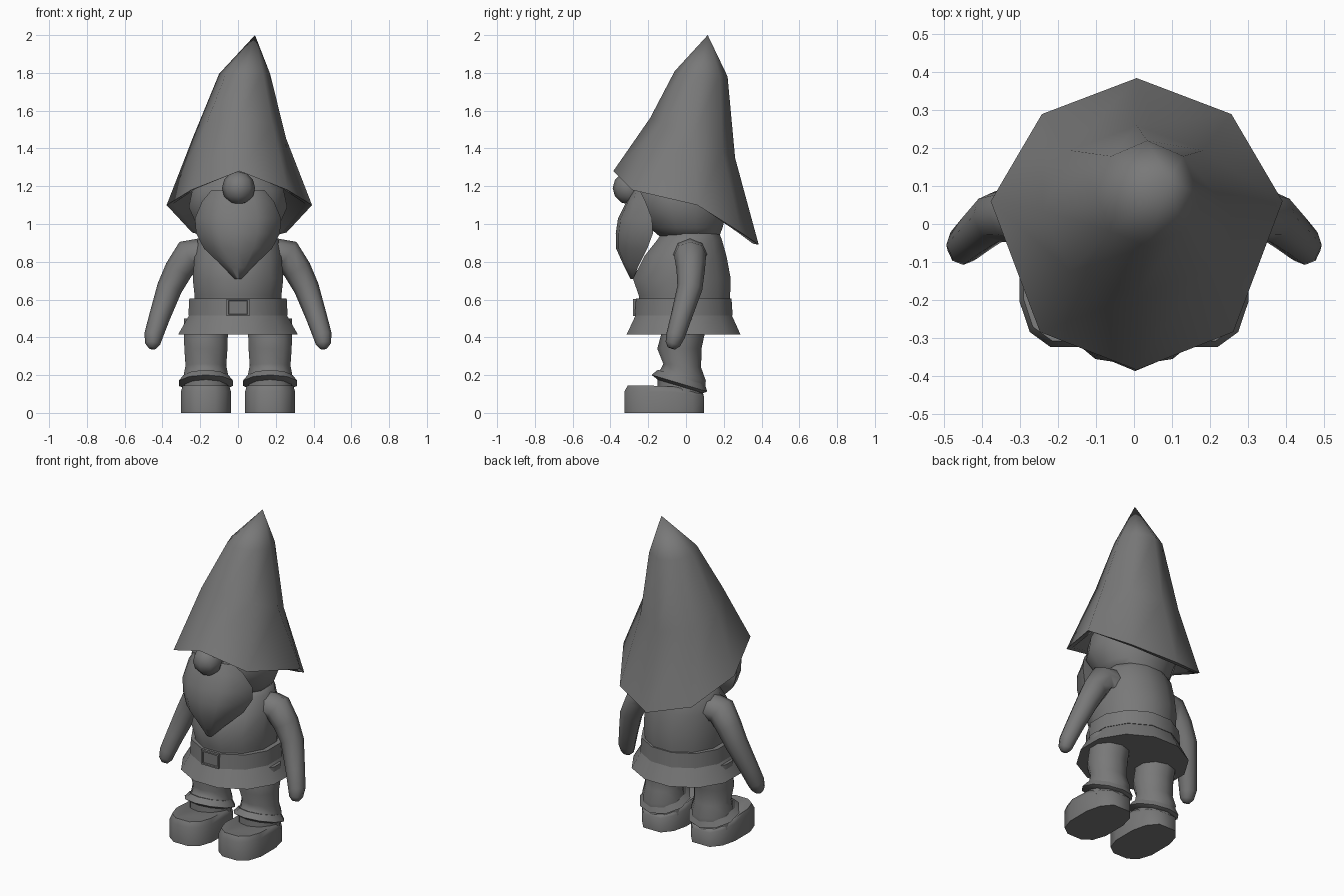
import bpy, bmesh, math
from mathutils import Vector

if "Cube" in bpy.data.objects:
    bpy.data.objects.remove(bpy.data.objects["Cube"])

grey = bpy.data.materials.new("plain_grey")
grey.diffuse_color = (0.19, 0.19, 0.19, 1)
grey.use_nodes = True
grey.node_tree.nodes["Principled BSDF"].inputs["Base Color"].default_value = grey.diffuse_color


def finish(name, bm, angle=40):
    bmesh.ops.recalc_face_normals(bm, faces=bm.faces)
    me = bpy.data.meshes.new(name)
    bm.to_mesh(me)
    bm.free()
    ob = bpy.data.objects.new(name, me)
    bpy.context.collection.objects.link(ob)
    me.materials.append(grey)
    bpy.ops.object.select_all(action='DESELECT')
    ob.select_set(True)
    bpy.context.view_layer.objects.active = ob
    bpy.ops.object.shade_smooth_by_angle(angle=math.radians(angle))
    return ob


def loft(name, rings, cap_start=True, cap_end=True, angle=40):
    """Skin a list of point rings; a ring of one point becomes a tip."""
    bm = bmesh.new()
    vs = [[bm.verts.new(p) for p in r] for r in rings]
    for a, b in zip(vs, vs[1:]):
        n = len(a)
        for i in range(n):
            j = (i + 1) % n
            if len(b) == 1:
                bm.faces.new((a[i], a[j], b[0]))
            else:
                bm.faces.new((a[i], a[j], b[j], b[i]))
    if cap_start:
        bm.faces.new(vs[0][::-1])
    if cap_end and len(vs[-1]) > 2:
        bm.faces.new(vs[-1])
    return finish(name, bm, angle)


def oval(cx, cy, z, rx, ry, n=12, tilt=0.0):
    """Horizontal oval; tilt raises z along y."""
    pts = []
    for i in range(n):
        a = 2 * math.pi * (i + 0.5) / n
        y = ry * math.sin(a)
        pts.append((cx + rx * math.cos(a), cy + y, z + tilt * y))
    return pts


def tube(name, path, n=8):
    """Round limb along (point, radius) pairs."""
    rings = []
    for i, (p, r) in enumerate(path):
        a = Vector(path[max(i - 1, 0)][0])
        b = Vector(path[min(i + 1, len(path) - 1)][0])
        d = (b - a).normalized()
        u = d.cross(Vector((0, 1, 0))).normalized()
        v = d.cross(u)
        rings.append([Vector(p) + r * (math.cos(t) * u + math.sin(t) * v)
                      for t in (2 * math.pi * k / n for k in range(n))])
    return loft(name, rings, angle=70)


# Pointed hat: eight-sided, drooping to the back, tip leaning to one side
half_rim = [(0, -.385, 1.28), (.255, -.285, 1.18), (.385, .06, 1.10), (.25, .29, .955), (0, .385, .89)]
rim = [(x + .007, y, z) for x, y, z in
       half_rim + [(-x, y, z) for x, y, z in half_rim[3:0:-1]]]


def hat_ring(cx, cy, z, rx, ry, tilt):
    ring = []
    for i in range(8):
        a = -math.pi / 2 + i * math.pi / 4
        y = ry * math.sin(a)
        ring.append((cx + rx * math.cos(a), cy + y, z + tilt * y))
    return ring


# Inner wall rises from just inside the rim, then the outer shell goes to the tip
inner_rim = [(x * .91, y * .92, z + .006) for x, y, z in rim]
loft("hat", [hat_ring(.007, .04, 1.40, .215, .2, -.47), inner_rim, rim,
             hat_ring(.007, .035, 1.455, .247, .225, -.47),
             hat_ring(.035, .08, 1.795, .135, .14, -.1), [(.09, .115, 2.0)]], angle=60)

# Head
loft("head", [oval(0, .02, .93, .18, .16), oval(0, .0, .98, .22, .20),
              oval(0, -.02, 1.09, .27, .25), oval(0, -.03, 1.18, .25, .24),
              oval(0, 0, 1.32, .19, .17)], angle=60)

# Nose
bm = bmesh.new()
bmesh.ops.create_uvsphere(bm, u_segments=8, v_segments=6, radius=.088)
bmesh.ops.translate(bm, vec=(.003, -.3, 1.19), verts=bm.verts)
finish("nose", bm, 80)

# Beard: half-round sections that wrap back to the cheeks
section = [(-1, 0), (-.8, .6), (-.46, .92), (0, 1), (.46, .92), (.8, .6), (1, 0)]


def beard_ring(z, w, y_side, y_front):
    return [(x * w, y_side + (y_front - y_side) * d, z) for x, d in section]


loft("beard", [beard_ring(1.18, .14, -.245, -.28), beard_ring(1.12, .19, -.215, -.315),
               beard_ring(1.03, .228, -.18, -.36), beard_ring(.95, .222, -.175, -.372),
               beard_ring(.87, .18, -.205, -.37), beard_ring(.77, .075, -.255, -.325),
               beard_ring(.71, .02, -.275, -.295)], angle=60)

# Torso with a round belly
loft("torso", [oval(0, -.01, .56, .235, .25), oval(0, -.008, .62, .238, .25),
               oval(0, -.022, .71, .248, .268), oval(0, -.003, .83, .238, .225),
               oval(0, .02, .92, .22, .175), oval(0, .025, .965, .18, .15)], angle=60)

# Belt
loft("belt", [oval(0, -.012, .515, .272, .268), oval(0, -.012, .605, .267, .262)])

# Flared tunic hem
loft("tunic_hem", [oval(0, -.013, .415, .328, .312), oval(0, -.012, .52, .266, .262)])

# Buckle: block with a recessed window
bm = bmesh.new()
bmesh.ops.create_cube(bm, size=1)
for v in bm.verts:
    v.co = (v.co.x * .12, -.262 + v.co.y * .036, .558 + v.co.z * .09)
bm.normal_update()
front = [f for f in bm.faces if f.normal.y < -.9]
bmesh.ops.inset_region(bm, faces=front, thickness=.013, depth=0)
bmesh.ops.inset_region(bm, faces=front, thickness=.003, depth=-.008)
finish("buckle", bm, 30)

# Half outline of a boot sole, relative to the boot centre
sole_half = [(.05, -.21), (.105, -.17), (.132, -.09), (.132, .06), (.11, .15), (.06, .21)]
sole = sole_half + [(-x, y) for x, y in reversed(sole_half)]


def boot_ring(cx, z, k, slope=0.0):
    """Sole outline at height z, dropping towards the heel by slope."""
    return [(cx + x * k, -.115 + y * k, z - slope * max(0, y - .03)) for x, y in sole]


for s, side in ((1, "left"), (-1, "right")):
    # Arm with a bent elbow and blunt hand
    tube(side + "_arm", [((s * .10, .02, .80), .09), ((s * .19, .02, .84), .092),
                         ((s * .262, .022, .835), .085),
                         ((s * .315, .025, .755), .075), ((s * .363, .02, .66), .067),
                         ((s * .415, -.025, .51), .056), ((s * .447, -.055, .41), .05),
                         ((s * .452, -.07, .365), .04), ((s * .454, -.078, .342), .02)])
    x = s * .17
    # Trouser leg
    loft(side + "_leg", [oval(x, -.02, .50, .122, .11, 10), oval(x, -.018, .41, .122, .115, 10),
                         oval(x, -.035, .34, .12, .117, 10), oval(x, -.02, .25, .113, .1, 10, -.1),
                         oval(x, -.015, .2, .122, .12, 10, -.25),
                         oval(x, -.03, .165, .125, .13, 10, -.3)], angle=60)
    # Flared cuff
    loft(side + "_cuff", [oval(x, -.025, .19, .124, .125, 10, -.3),
                          oval(x, -.035, .157, .151, .147, 10, -.3),
                          oval(x, -.03, .14, .118, .12, 10, -.3)], angle=50)
    # Boot foot and ankle
    loft(side + "_boot", [boot_ring(x, 0, 1), boot_ring(x, .115, 1, .15),
                          boot_ring(x, .145, .92, .22)], angle=65)
    loft(side + "_boot_ankle", [oval(x, -.03, .09, .125, .122, 10),
                                oval(x, -.03, .155, .117, .12, 10, -.28)], angle=50)
